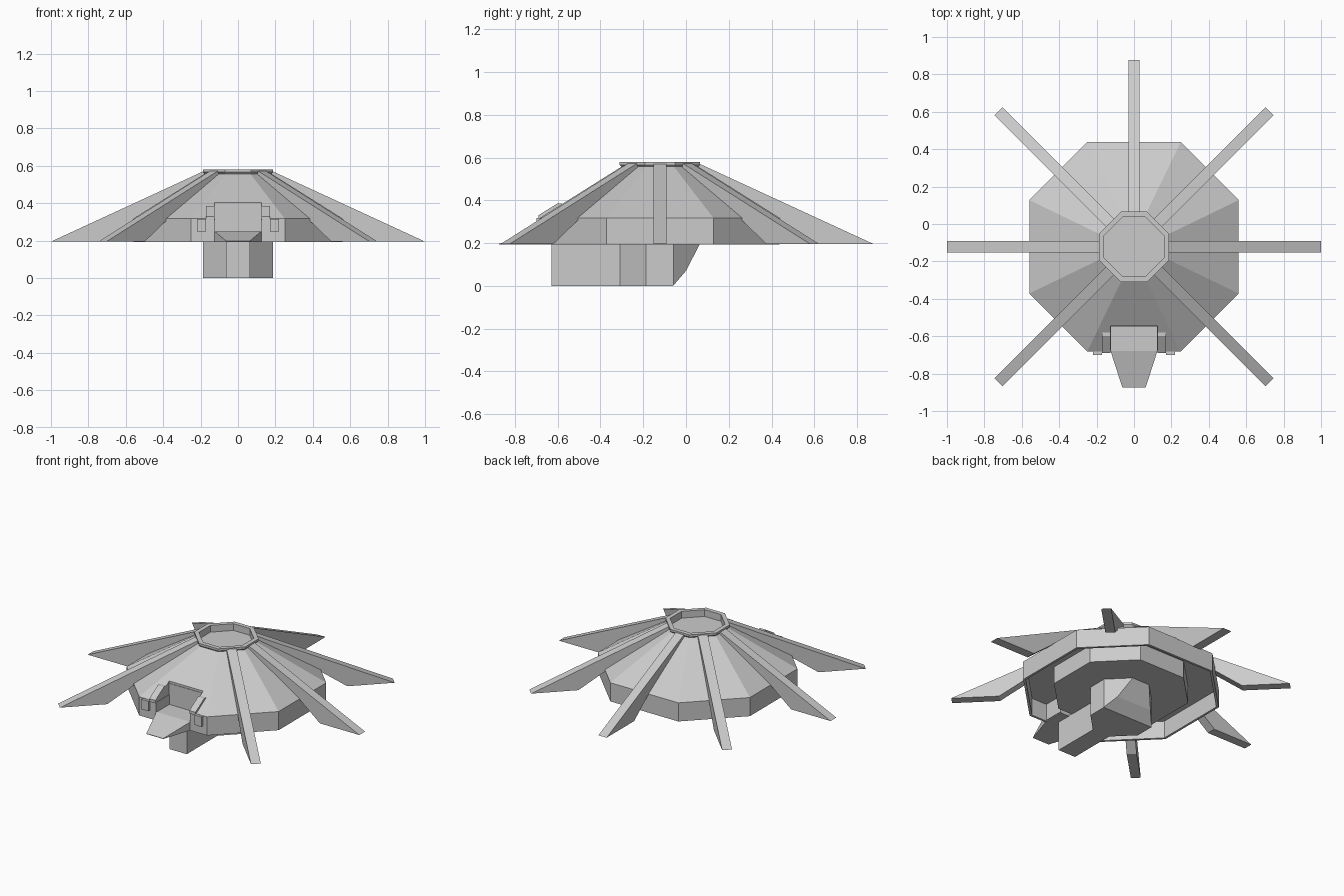
import bpy, bmesh, math
from mathutils import Vector, Matrix

if "Cube" in bpy.data.objects:
    bpy.data.objects.remove(bpy.data.objects["Cube"])

CY = -0.122  # centre of the radial body


def finish(bm, name):
    bmesh.ops.recalc_face_normals(bm, faces=bm.faces)
    me = bpy.data.meshes.new(name)
    bm.to_mesh(me)
    bm.free()
    ob = bpy.data.objects.new(name, me)
    bpy.context.collection.objects.link(ob)
    return ob


def octagon(a, c, z):
    pts = [(a, -c), (a, c), (c, a), (-c, a), (-a, c), (-a, -c), (-c, -a), (c, -a)]
    return [Vector((x, y + CY, z)) for x, y in pts]


def loft(loops):
    bm = bmesh.new()
    rings = [[bm.verts.new(p) for p in lp] for lp in loops]
    for r, s in zip(rings, rings[1:]):
        n = len(r)
        for i in range(n):
            bm.faces.new((r[i], r[(i + 1) % n], s[(i + 1) % n], s[i]))
    bm.faces.new(rings[0])
    bm.faces.new(rings[-1])
    return bm


def box(name, lo, hi):
    bm = bmesh.new()
    bmesh.ops.create_cube(bm, size=1)
    lo, hi = Vector(lo), Vector(hi)
    for v in bm.verts:
        v.co = (lo + hi) / 2 + v.co * (hi - lo)
    return finish(bm, name)


def prism_yz(name, pts, x0, x1):
    return finish(loft([[(x, y, z) for y, z in pts] for x in (x0, x1)]), name)


# Hull: central underside drum, trench, rim, faceted roof, recessed crown
hull = finish(loft([
    octagon(0.385, 0.17, 0.195), octagon(0.385, 0.17, 0.31),
    octagon(0.545, 0.243, 0.31), octagon(0.545, 0.243, 0.194),
    octagon(0.56, 0.25, 0.194), octagon(0.56, 0.25, 0.318),
    octagon(0.18, 0.066, 0.557), octagon(0.188, 0.07, 0.566), octagon(0.188, 0.07, 0.58),
    octagon(0.16, 0.06, 0.58), octagon(0.16, 0.06, 0.535)]), "hull")

# Front opening in the hull
cutter = box("opening_cutter", (-0.125, -1, 0.1), (0.125, -0.545, 0.6))
cutter.hide_render = True
cutter.hide_viewport = True
mod = hull.modifiers.new("opening", 'BOOLEAN')
mod.operation = 'DIFFERENCE'
mod.solver = 'EXACT'
mod.object = cutter

# Seven radial fins, none at the front; undersides meet the hull at its rim
for i in range(8):
    if i == 6:
        continue
    R = 1.0 if i % 2 == 0 else 1.025
    prof = [(0.178, 0.574), (R, 0.195), (R - 0.29, 0.195), (0.558, 0.316), (0.178, 0.54)]
    bm = loft([[(r, w, z) for r, z in prof] for w in (-0.03, 0.03)])
    bm.transform(Matrix.Translation((0, CY, 0)) @ Matrix.Rotation(i * math.pi / 4, 4, 'Z'))
    finish(bm, f"fin_{i + 1}")

# Flat sill ending in a tapered lip, with a wall behind it
finish(loft([[(-w, y, 0.194), (w, y, 0.194), (w, y, z), (-w, y, z)]
             for y, w, z in ((-0.535, 0.125, 0.25), (-0.68, 0.125, 0.25), (-0.875, 0.062, 0.197))]),
       "sill")
box("opening_back", (-0.125, -0.548, 0.24), (0.125, -0.53, 0.39))

# Cheeks and brackets either side of the opening
for s, side in ((-1, "left"), (1, "right")):
    prism_yz(f"{side}_cheek", [(-0.675, 0.2), (-0.675, 0.315), (-0.535, 0.315), (-0.535, 0.2)],
             s * 0.122, s * 0.13)
    prism_yz(f"{side}_inner_bracket",
             [(-0.69, 0.31), (-0.69, 0.33), (-0.60, 0.386), (-0.58, 0.386), (-0.58, 0.31)],
             s * 0.125, s * 0.17)
    prism_yz(f"{side}_outer_bracket",
             [(-0.70, 0.25), (-0.70, 0.316), (-0.67, 0.316), (-0.67, 0.25)],
             s * 0.17, s * 0.22)

# Octagonal column below, cut away at the back
bm = loft([octagon(0.187, 0.064, 0), octagon(0.187, 0.064, 0.2)])
for (y0, z0), (y1, z1) in (((-0.06, 0), (0, 0.07)), ((0, 0.07), (0.062, 0.19))):
    geom = bm.verts[:] + bm.edges[:] + bm.faces[:]
    bmesh.ops.bisect_plane(bm, geom=geom, plane_co=(0, y0, z0),
                           plane_no=(0, z1 - z0, y0 - y1), clear_outer=True)
    bmesh.ops.holes_fill(bm, edges=[e for e in bm.edges if e.is_boundary])
finish(bm, "column")

# Forward arm joined to the column
box("arm", (-0.064, -0.63, 0), (0.064, -0.28, 0.2))
